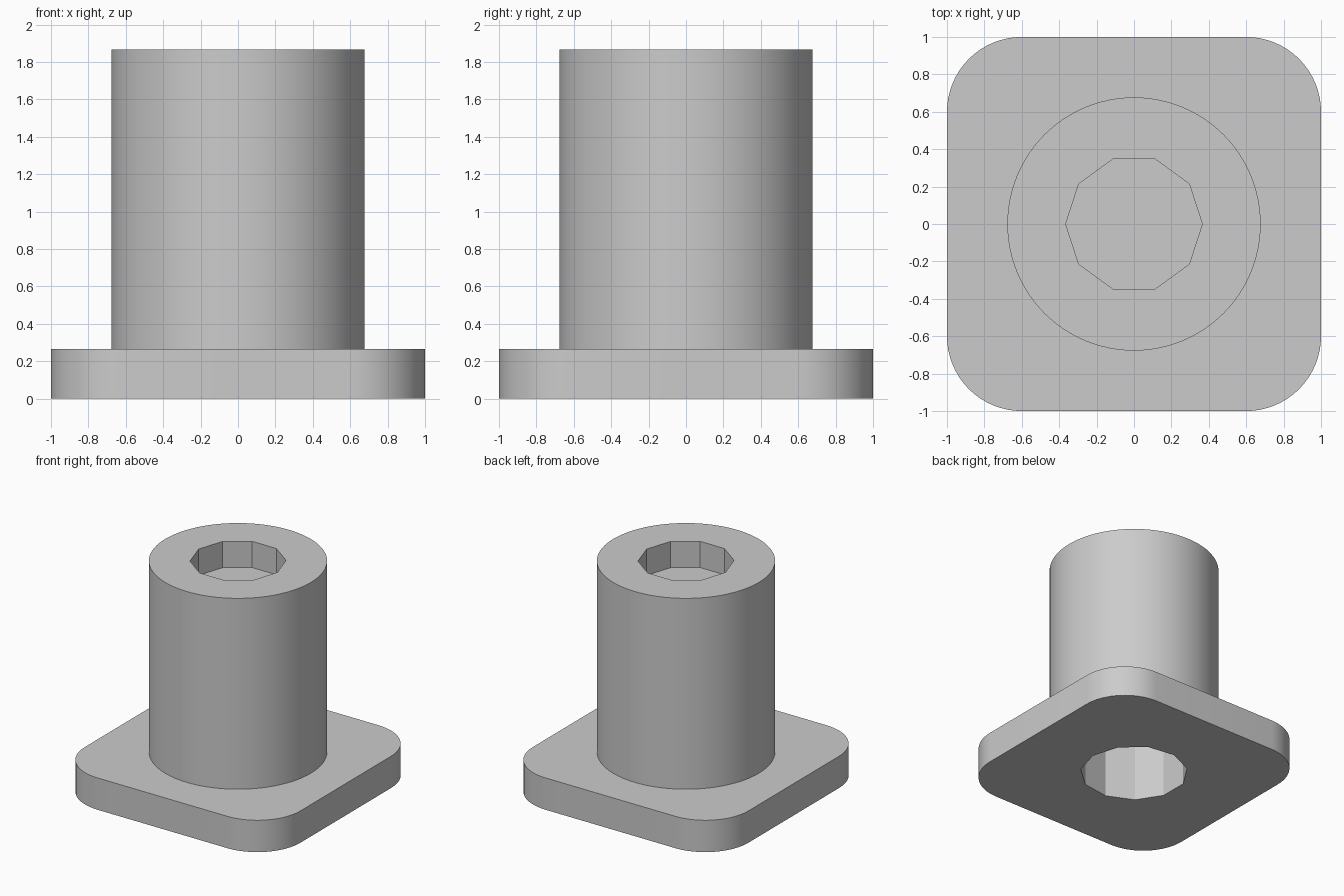
import bpy, bmesh
from math import cos, sin, pi, radians

cube = bpy.data.objects.get("Cube")
if cube:
    bpy.data.objects.remove(cube, do_unlink=True)

grey = bpy.data.materials.new("light_grey")
grey.use_nodes = True
colour = (0.6, 0.6, 0.6, 1)
grey.diffuse_color = colour
grey.node_tree.nodes["Principled BSDF"].inputs["Base Color"].default_value = colour

PLATE_TOP, TOP = 0.267, 1.867


def arc(cx, cy, r, start, sweep, steps):
    return [(cx + r * cos(start + sweep * i / steps),
             cy + r * sin(start + sweep * i / steps)) for i in range(steps)]


def circle(r, sides):
    return arc(0, 0, r, 0, 2 * pi, sides)


def rounded_square(half, r, steps):
    """Outline made of four quarter arcs."""
    c = half - r
    points = []
    for i, (sx, sy) in enumerate([(1, 1), (-1, 1), (-1, -1), (1, -1)]):
        points += arc(c * sx, c * sy, r, i * pi / 2, pi / 2, steps)
        end = (i + 1) * pi / 2
        points.append((c * sx + r * cos(end), c * sy + r * sin(end)))
    return points


def prism(name, outline, z0, z1):
    bm = bmesh.new()
    base = bm.faces.new([bm.verts.new((x, y, z0)) for x, y in outline])
    up = bmesh.ops.extrude_face_region(bm, geom=[base], use_keep_orig=True)["geom"]
    bmesh.ops.translate(bm, vec=(0, 0, z1 - z0),
                        verts=[v for v in up if isinstance(v, bmesh.types.BMVert)])
    bmesh.ops.recalc_face_normals(bm, faces=bm.faces)
    mesh = bpy.data.meshes.new(name)
    bm.to_mesh(mesh)
    bm.free()
    mesh.materials.append(grey)
    ob = bpy.data.objects.new(name, mesh)
    bpy.context.collection.objects.link(ob)
    return ob


def activate(ob):
    bpy.ops.object.select_all(action="DESELECT")
    ob.select_set(True)
    bpy.context.view_layer.objects.active = ob


def cut(ob, cutter):
    activate(ob)
    mod = ob.modifiers.new("cut", "BOOLEAN")
    mod.operation = "DIFFERENCE"
    mod.solver = "EXACT"
    mod.object = cutter
    bpy.ops.object.modifier_apply(modifier=mod.name)


# Square base plate with rounded corners, and the round shaft on it
base_plate = prism("base_plate", rounded_square(1, 0.4, 16), 0, PLATE_TOP)
shaft = prism("shaft", circle(0.677, 96), PLATE_TOP, TOP)

# Shallow ten-sided socket on top, deep eleven-sided bore from below
socket = prism("socket_cutter", circle(0.365, 10), TOP - 0.22, TOP + 0.2)
bore = prism("bore_cutter", circle(0.43, 11), -0.2, 1.4)
cut(shaft, socket)
cut(shaft, bore)
cut(base_plate, bore)
for cutter in (socket, bore):
    bpy.data.objects.remove(cutter, do_unlink=True)

for part in (base_plate, shaft):
    activate(part)
    bpy.ops.object.shade_smooth_by_angle(angle=radians(30))
